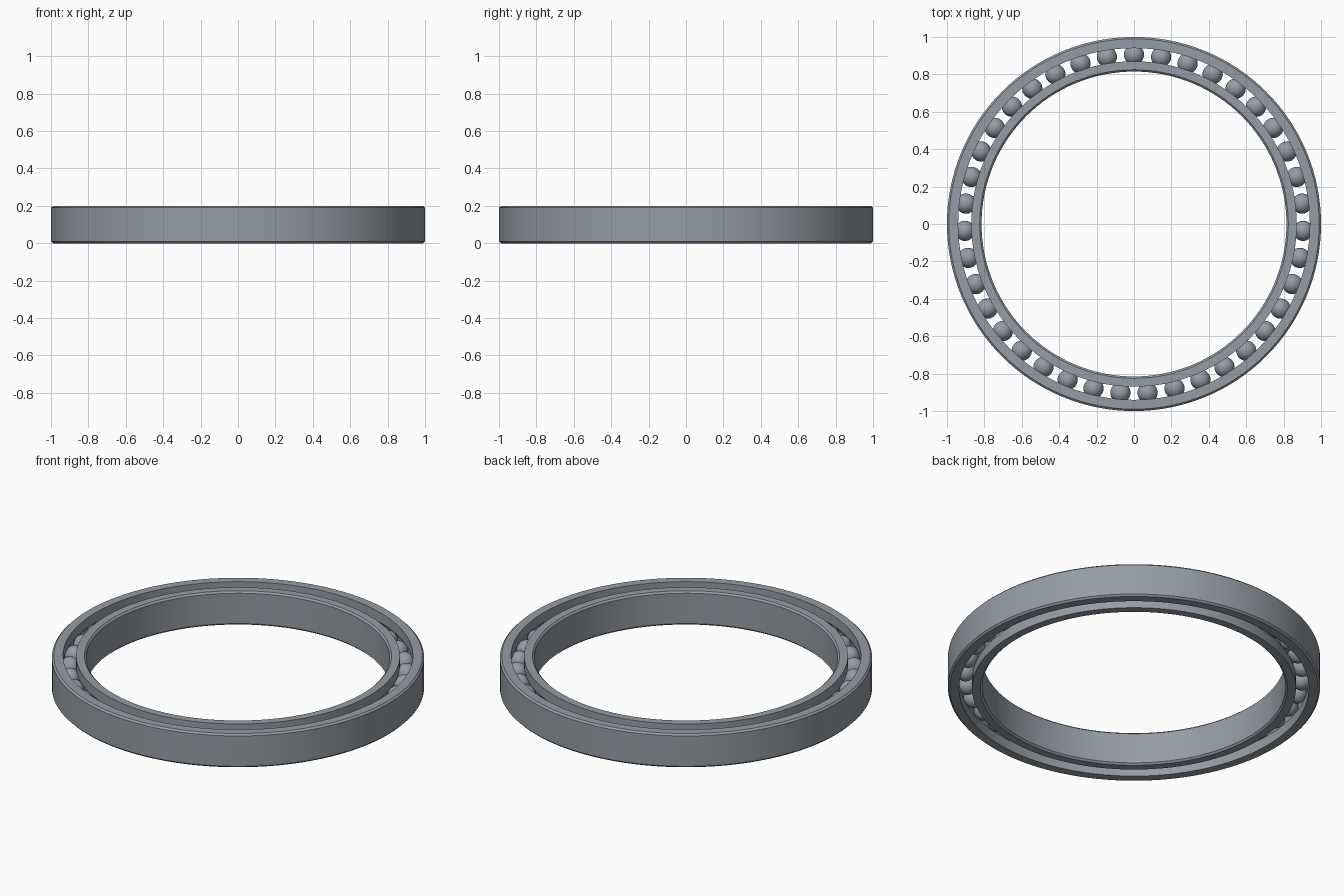
import bpy
import math

cube = bpy.data.objects.get("Cube")
if cube:
    bpy.data.objects.remove(cube, do_unlink=True)

SEGMENTS = 128
HEIGHT = 0.2
MID = HEIGHT / 2
PITCH = 0.905       # radius of the circle of ball centres
BALL = 0.054
GAP = 0.035         # pitch circle to either ring wall
CHAMFER = 0.01
BALL_COUNT = 39

steel = bpy.data.materials.new("steel grey")
color = (0.30, 0.335, 0.375, 1)
steel.diffuse_color = color
steel.use_nodes = True
steel.node_tree.nodes["Principled BSDF"].inputs["Base Color"].default_value = color


def finish(obj):
    obj.data.materials.append(steel)
    bpy.ops.object.select_all(action="DESELECT")
    obj.select_set(True)
    bpy.context.view_layer.objects.active = obj
    bpy.ops.object.shade_smooth_by_angle(angle=math.radians(30))


def ring(name, plain_radius, side):
    """Lathe a race: chamfered plain wall on one side, ball groove on the other."""
    wall = PITCH + side * GAP
    face = plain_radius - side * CHAMFER
    reach = math.acos(GAP / BALL)
    groove = []
    for i in range(13):
        a = reach * (1 - i / 6)
        groove.append((PITCH + side * BALL * math.cos(a), MID + BALL * math.sin(a)))
    profile = [(face, 0), (plain_radius, CHAMFER),
               (plain_radius, HEIGHT - CHAMFER), (face, HEIGHT),
               (wall, HEIGHT)] + groove + [(wall, 0)]
    n = len(profile)
    verts, faces = [], []
    for s in range(SEGMENTS):
        t = math.tau * s / SEGMENTS
        verts += [(r * math.cos(t), r * math.sin(t), z) for r, z in profile]
        for k in range(n):
            a, b = s * n + k, s * n + (k + 1) % n
            c, d = [((s + 1) % SEGMENTS) * n + j for j in ((k + 1) % n, k)]
            faces.append((a, d, c, b) if side > 0 else (a, b, c, d))
    mesh = bpy.data.meshes.new(name)
    mesh.from_pydata(verts, [], faces)
    obj = bpy.data.objects.new(name, mesh)
    bpy.context.collection.objects.link(obj)
    finish(obj)


# Outer and inner races
ring("outer_ring", 1.0, 1)
ring("inner_ring", 0.815, -1)

# Balls share one mesh, with the first at the back
bpy.ops.mesh.primitive_uv_sphere_add(segments=32, ring_count=16, radius=BALL)
first = bpy.context.object
finish(first)
for i in range(BALL_COUNT):
    ball = first if i == 0 else first.copy()
    if i:
        bpy.context.collection.objects.link(ball)
    ball.name = f"ball_{i + 1}"
    a = math.pi / 2 + math.tau * i / BALL_COUNT
    ball.location = (PITCH * math.cos(a), PITCH * math.sin(a), MID)
